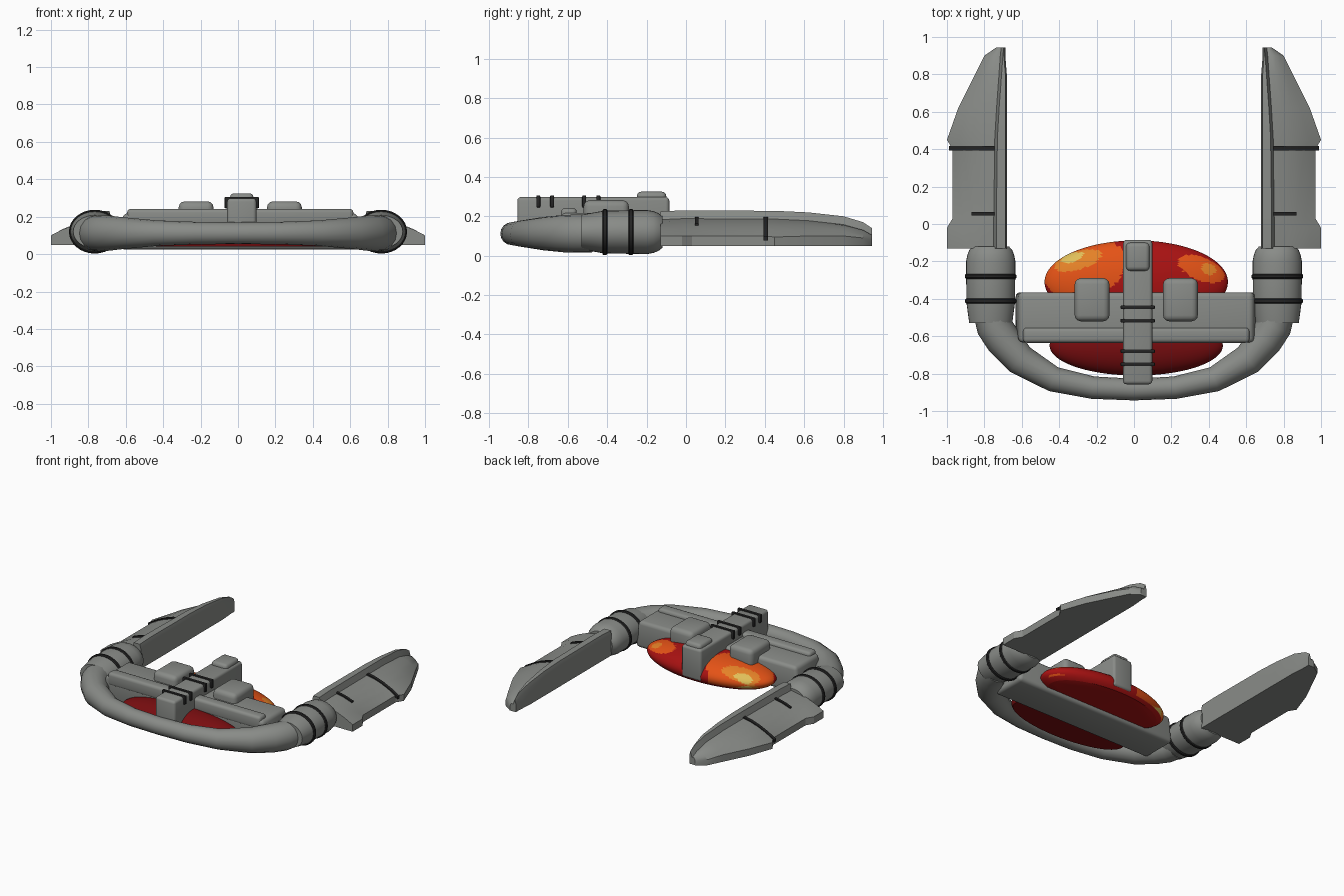
import bpy, bmesh, math
from mathutils import Vector

if "Cube" in bpy.data.objects:
    bpy.data.objects.remove(bpy.data.objects["Cube"])


def material(name, rgb):
    m = bpy.data.materials.new(name)
    m.diffuse_color = (*rgb, 1)
    m.use_nodes = True
    m.node_tree.nodes["Principled BSDF"].inputs["Base Color"].default_value = m.diffuse_color
    return m


GREY = material("hull grey", (0.25, 0.26, 0.245))
BLACK = material("band black", (0.018, 0.018, 0.018))
DARK = material("dark red", (0.19, 0.004, 0.005))
RED = material("red", (0.40, 0.006, 0.006))
ORANGE = material("orange", (0.78, 0.085, 0.008))
AMBER = material("amber", (0.78, 0.22, 0.02))
YELLOW = material("yellow", (0.75, 0.52, 0.1))


def finish(name, bm, *mats, angle=35):
    bmesh.ops.recalc_face_normals(bm, faces=bm.faces)
    me = bpy.data.meshes.new(name)
    bm.to_mesh(me)
    bm.free()
    ob = bpy.data.objects.new(name, me)
    bpy.context.collection.objects.link(ob)
    for m in mats:
        me.materials.append(m)
    smooth(ob, angle)
    return ob


def smooth(ob, angle=35):
    bpy.ops.object.select_all(action='DESELECT')
    ob.select_set(True)
    bpy.context.view_layer.objects.active = ob
    bpy.ops.object.shade_smooth_by_angle(angle=math.radians(angle))


def loft(name, rings, mat, angle=35):
    """Skin closed rings of equal length and cap both ends."""
    bm = bmesh.new()
    vs = [[bm.verts.new(p) for p in r] for r in rings]
    n = len(vs[0])
    for a, b in zip(vs, vs[1:]):
        for i in range(n):
            j = (i + 1) % n
            bm.faces.new((a[i], a[j], b[j], b[i]))
    bm.faces.new(vs[0])
    bm.faces.new(vs[-1])
    return finish(name, bm, mat, angle=angle)


def box(name, x, y, z, mat, bevel=0.02, segs=3):
    """Rounded box from (low, high) pairs."""
    bm = bmesh.new()
    bmesh.ops.create_cube(bm, size=1)
    for v in bm.verts:
        v.co = Vector([(r[0] + r[1]) / 2 + c * (r[1] - r[0]) for r, c in zip((x, y, z), v.co)])
    bmesh.ops.bevel(bm, geom=bm.edges[:], offset=bevel, segments=segs, profile=0.5, affect='EDGES')
    return finish(name, bm, mat)


def oval(x, y, z, rx, rz, n=32):
    return [(x + rx * math.cos(t * math.tau / n), y, z + rz * math.sin(t * math.tau / n)) for t in range(n)]


# Curved bow tube: half path as (x, y, radius), mirrored
half = [(0.22, -0.875, 0.062), (0.43, -0.83, 0.07), (0.61, -0.725, 0.087),
        (0.70, -0.62, 0.098), (0.745, -0.55, 0.1), (0.76, -0.48, 0.1)]
path = [(-x, y, r) for x, y, r in reversed(half)] + [(0, -0.885, 0.06)] + half
cu = bpy.data.curves.new("bow_tube", 'CURVE')
cu.dimensions = '3D'
cu.bevel_depth = 1
cu.bevel_resolution = 6
cu.use_fill_caps = True
sp = cu.splines.new('POLY')
sp.points.add(len(path) - 1)
for p, (x, y, r) in zip(sp.points, path):
    p.co = (x, y, 0.112, 1)
    p.radius = r * 0.97
tube = bpy.data.objects.new("bow_tube", cu)
bpy.context.collection.objects.link(tube)
bpy.context.view_layer.objects.active = tube
tube.select_set(True)
bpy.ops.object.convert(target='MESH')
tube.data.materials.clear()
tube.data.materials.append(GREY)
smooth(tube)

# Wing stations: y, outer x, spine edge x, spine top z, outer edge z
stations = [(-0.13, 1.0, 0.75, 0.225, 0.10), (-0.02, 1.0, 0.75, 0.23, 0.10),
            (0.03, 0.97, 0.75, 0.23, 0.10), (0.40, 0.97, 0.745, 0.228, 0.10),
            (0.45, 1.0, 0.745, 0.228, 0.095), (0.62, 0.94, 0.735, 0.22, 0.10),
            (0.80, 0.85, 0.722, 0.20, 0.10), (0.90, 0.80, 0.715, 0.17, 0.09),
            (0.945, 0.735, 0.71, 0.14, 0.08)]


def slope(xa, za, xb, zb):
    """Bulging top surface from spine to outer edge."""
    return [(xa + (xb - xa) * t, za + (zb - za) * t + 0.06 * t * (1 - t)) for t in (0, 0.25, 0.5, 0.75, 1)]


for s, side in ((-1, "left"), (1, "right")):
    # Wing
    rings = []
    for y, xo, xs, zt, ze in stations:
        xi = 0.68 if y < 0.9 else 0.688
        sec = [(xi, 0.05), (xi, zt - 0.03), (xi + 0.008, zt), (xs - 0.014, zt)]
        sec += slope(xs, zt - 0.042, xo, ze) + [(xo, 0.05)]
        rings.append([(s * x, y, z) for x, z in sec])
    loft("wing_" + side, rings, GREY, 30)
    # Dark wing stripes
    for y, w, xe, ze in ((0.405, 0.011, 0.99, 0.09), (0.055, 0.009, 0.87, 0.158)):
        top = slope(0.745, 0.188, xe, ze)
        if xe < 0.9:
            top = [(x, 0.189 - 0.088 * t + 0.06 * t * (1 - t))
                   for x, t in ((x, (x - 0.75) / 0.22) for x, _ in top)]
        sec = [(x, z + 0.008) for x, z in top] + [(x, z - 0.012) for x, z in reversed(top)]
        loft("wing_stripe_" + side, [[(s * x, y + d, z) for x, z in sec] for d in (-w, w)], BLACK)
    # Sleeve joining tube and wing
    prof = [(-0.53, 0.115, 0.088), (-0.42, 0.13, 0.108), (-0.20, 0.132, 0.112),
            (-0.165, 0.125, 0.106), (-0.14, 0.115, 0.096), (-0.12, 0.098, 0.08)]
    loft("sleeve_" + side, [oval(s * 0.766, y, 0.12, rx, rz) for y, rx, rz in prof], GREY)
    # Black sleeve rings
    for y in (-0.412, -0.28):
        loft("sleeve_ring_" + side, [oval(s * 0.766, y + d, 0.12, 0.138 - e, 0.117 - e)
                                     for d, e in ((-0.013, 0.006), (-0.007, 0), (0.007, 0), (0.013, 0.006))], BLACK)

# Central body, ridge and pods
CX = 0.012
body = box("body", (CX - 0.645, CX + 0.645), (-0.635, -0.365), (0.025, 0.218), GREY, 0.025)
for v in body.data.vertices:
    t = max(0, v.co.z - 0.1) / 0.12
    v.co.x = CX + (v.co.x - CX) * (1 - 0.03 * t)
    if v.co.y < -0.5:
        v.co.y += 0.01 * (1 - t)
box("body_ridge", (CX - 0.605, CX + 0.605), (-0.635, -0.555), (0.15, 0.242), GREY, 0.02)
for s in (-1, 1):
    box("pod", (CX + s * 0.236 - 0.093, CX + s * 0.236 + 0.093), (-0.52, -0.29), (0.13, 0.282), GREY, 0.032)

# Spine bar with cap and bands
box("spine_bar", (CX + 0.008 - 0.078, CX + 0.008 + 0.078), (-0.857, -0.085), (0.07, 0.298), GREY, 0.018)
box("spine_cap", (-0.043, 0.083), (-0.25, -0.1), (0.26, 0.325), GREY, 0.022)
for y in (-0.75, -0.68, -0.517, -0.445):
    box("spine_band", (CX + 0.008 - 0.092, CX + 0.008 + 0.092), (y - 0.01, y + 0.01), (0.245, 0.306), BLACK, 0.005, 2)


# Glowing domes: ellipsoids with a flat cut underneath
def dome(name, y, ry, rx, z, rz, cut, mats, spots):
    bm = bmesh.new()
    bmesh.ops.create_uvsphere(bm, u_segments=128, v_segments=64, radius=1)
    for v in bm.verts:
        v.co = Vector((CX + v.co.x * rx, y + v.co.y * ry, z + v.co.z * rz))
    geom = bm.verts[:] + bm.edges[:] + bm.faces[:]
    res = bmesh.ops.bisect_plane(bm, geom=geom, plane_co=(0, 0, cut), plane_no=(0, 0, 1), clear_inner=True)
    bmesh.ops.holes_fill(bm, edges=[e for e in bm.edges if e.is_boundary], sides=0)
    for f in bm.faces:
        c = f.calc_center_median()
        if c.z < cut + 0.02:
            continue
        for sx, sy, ax, ay, tilt, idx in spots:
            dx, dy = c.x - sx, c.y - sy - tilt * (c.x - sx)
            if (dx / ax) ** 2 + (dy / ay) ** 2 < 1:
                f.material_index = idx
    finish(name, bm, *mats)


# Spot ellipses: x, y, half width, half depth, slant, material slot
spots = [(-0.27, -0.23, 0.22, 0.17, 0.12, 1), (0.36, -0.24, 0.125, 0.065, -0.3, 1),
         (-0.30, -0.195, 0.125, 0.05, 0.25, 2), (0.40, -0.24, 0.04, 0.03, -0.2, 2),
         (-0.33, -0.18, 0.06, 0.025, 0.25, 3)]
dome("rear_dome", -0.31, 0.222, 0.49, 0.10, 0.105, 0.05, (RED, ORANGE, AMBER, YELLOW), spots)
dome("front_dome", -0.65, 0.16, 0.463, 0.065, 0.105, 0.042, (DARK,), [])
